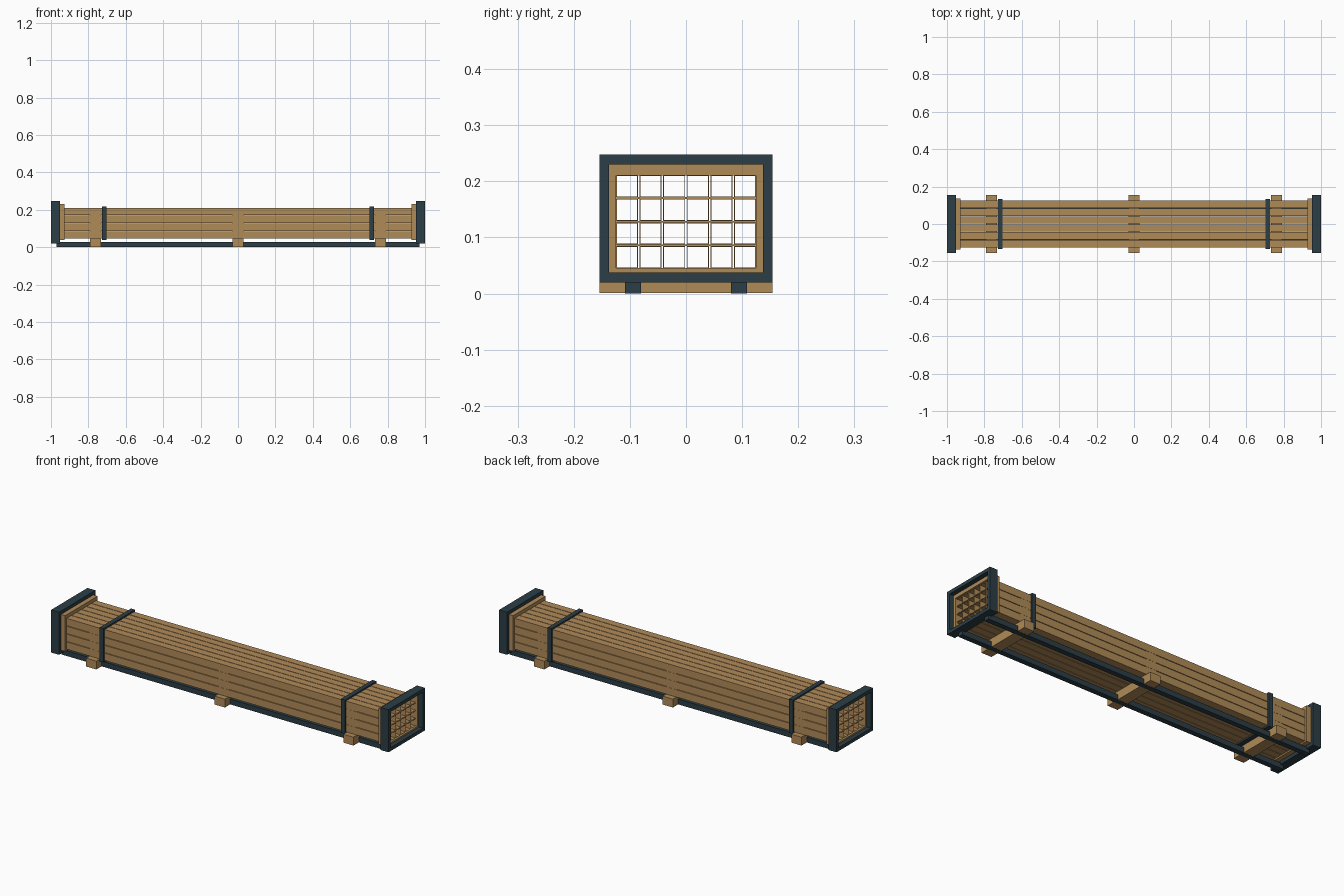
import bpy, bmesh

if "Cube" in bpy.data.objects:
    bpy.data.objects.remove(bpy.data.objects["Cube"])


def material(name, rgb):
    m = bpy.data.materials.new(name)
    m.diffuse_color = (*rgb, 1)
    m.use_nodes = True
    m.node_tree.nodes["Principled BSDF"].inputs["Base Color"].default_value = m.diffuse_color
    return m


WOOD = material("tan wood", (0.434, 0.258, 0.098))
DARK = material("dark slate", (0.025, 0.048, 0.061))


def finish(bm, name, mat):
    bmesh.ops.recalc_face_normals(bm, faces=bm.faces)
    me = bpy.data.meshes.new(name)
    bm.to_mesh(me)
    bm.free()
    me.materials.append(mat)
    ob = bpy.data.objects.new(name, me)
    bpy.context.collection.objects.link(ob)
    return ob


def box(name, mat, x, y, z):
    """Solid box from (min, max) ranges."""
    bm = bmesh.new()
    bmesh.ops.create_cube(bm, size=1)
    for v in bm.verts:
        v.co = [r[0] + (c + 0.5) * (r[1] - r[0]) for c, r in zip(v.co, (x, y, z))]
    return finish(bm, name, mat)


def ring(name, mat, x, outer, inner):
    """Rectangular tube along x; outer and inner are (y0, y1, z0, z1)."""
    bm = bmesh.new()
    loops = []
    for px in x:
        for y0, y1, z0, z1 in (outer, inner):
            loops.append([bm.verts.new((px, y, z)) for y, z in
                          ((y0, z0), (y1, z0), (y1, z1), (y0, z1))])
    a_out, a_in, b_out, b_in = loops
    for p, q in ((a_out, a_in), (a_in, b_in), (b_in, b_out), (b_out, a_out)):
        for i in range(4):
            j = (i + 1) % 4
            bm.faces.new((p[i], p[j], q[j], q[i]))
    return finish(bm, name, mat)


def grow(r, d):
    return (r[0] - d, r[1] + d, r[2] - d, r[3] + d)


# Stack of hollow square tubes, six across and four high
PITCH, SIZE, WALL = 0.0421, 0.039, 0.0014
BASE = 0.0455
for row in range(4):
    for col in range(6):
        cy = (col - 2.5) * PITCH
        z0 = BASE + row * PITCH
        outer = (cy - SIZE / 2, cy + SIZE / 2, z0, z0 + SIZE)
        ring("square_tube", WOOD, (-0.965, 0.965), outer, grow(outer, -WALL))

# Bearers under the stack and thin spacers between rows
for cx in (-0.762, 0, 0.762):
    xr = (cx - 0.03, cx + 0.03)
    box("bearer", WOOD, xr, (-0.154, 0.154), (0.0006, BASE))
    for row in range(1, 4):
        z1 = BASE + row * PITCH
        box("row_spacer", WOOD, xr, (-0.124, 0.124), (z1 - PITCH + SIZE, z1))

# Long runners
for s in (-1, 1):
    cy = s * 0.0945
    box("runner", DARK, (-0.97, 0.97), (cy - 0.014, cy + 0.014), (0, 0.028))

# End frames, wooden collars and straps on both ends
STACK = (-0.1248, 0.1248, BASE, BASE + 3 * PITCH + SIZE)
for s in (-1, 1):
    ring("end_frame", DARK, (s * 0.953, s * 1.0),
         (-0.154, 0.154, 0.02, 0.248), (-0.137, 0.137, 0.038, 0.23))
    ring("end_collar", WOOD, (s * 0.928, s * 0.975), (-0.137, 0.137, 0.038, 0.23), STACK)
    ring("strap", DARK, (s * 0.715 - 0.012, s * 0.715 + 0.012), grow(STACK, 0.008), STACK)
